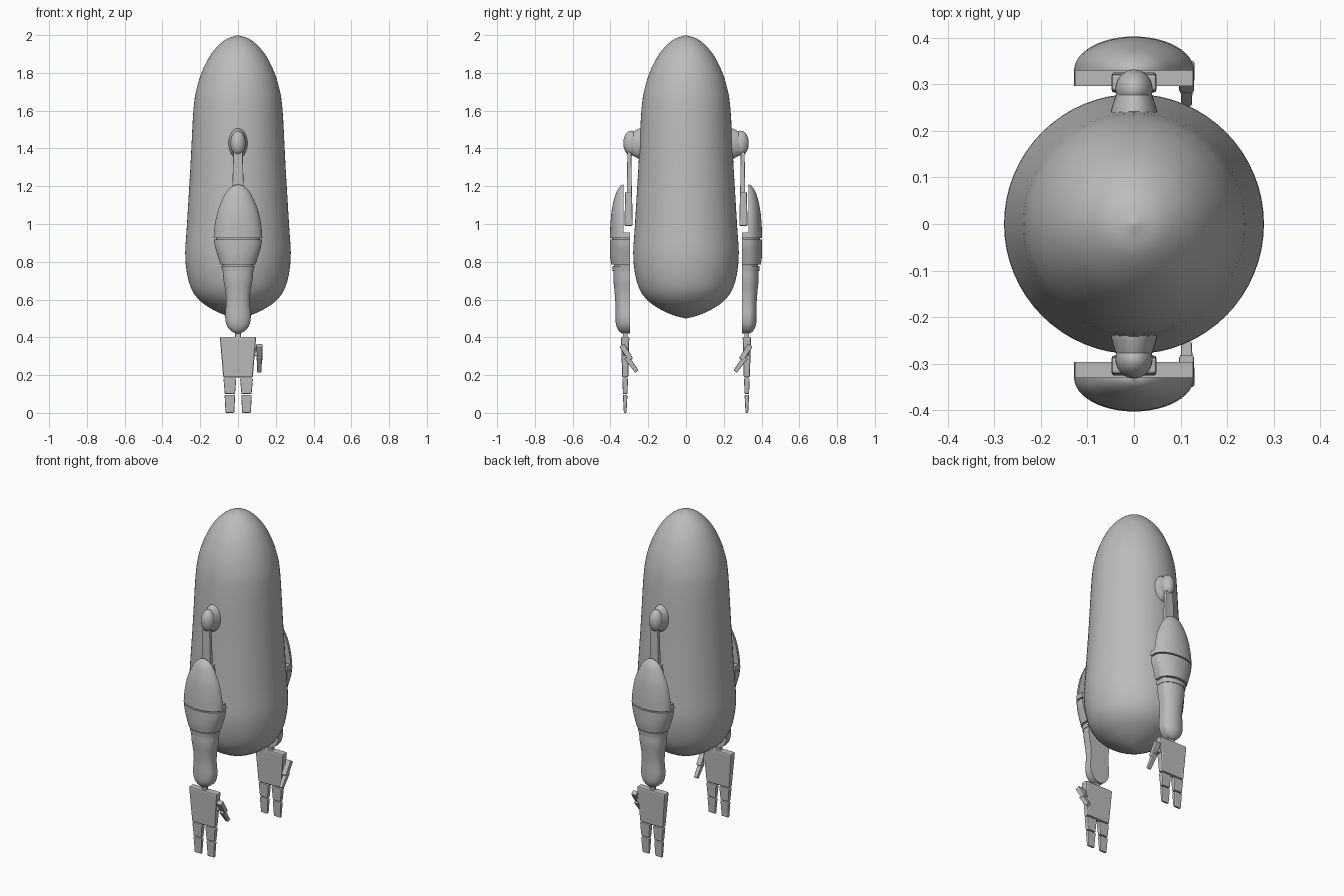
import bpy, bmesh, math
from mathutils import Vector, Matrix

if "Cube" in bpy.data.objects:
    bpy.data.objects.remove(bpy.data.objects["Cube"])

grey = bpy.data.materials.new("plain grey")
grey.diffuse_color = (0.5, 0.5, 0.5, 1)
grey.use_nodes = True
grey.node_tree.nodes["Principled BSDF"].inputs["Base Color"].default_value = grey.diffuse_color


def loft(name, rings, smooth=True, angle=35):
    """Skin a stack of equal-length rings and cap both ends."""
    bm = bmesh.new()
    rows = [[bm.verts.new(p) for p in ring] for ring in rings]
    n = len(rows[0])
    for a, b in zip(rows, rows[1:]):
        for i in range(n):
            j = (i + 1) % n
            bm.faces.new((a[i], a[j], b[j], b[i]))
    bm.faces.new(rows[0])
    bm.faces.new(rows[-1])
    bmesh.ops.remove_doubles(bm, verts=bm.verts, dist=1e-5)
    bmesh.ops.recalc_face_normals(bm, faces=bm.faces)
    me = bpy.data.meshes.new(name)
    bm.to_mesh(me)
    bm.free()
    me.materials.append(grey)
    ob = bpy.data.objects.new(name, me)
    bpy.context.collection.objects.link(ob)
    if smooth:
        bpy.ops.object.select_all(action='DESELECT')
        ob.select_set(True)
        bpy.context.view_layer.objects.active = ob
        bpy.ops.object.shade_smooth_by_angle(angle=math.radians(angle))
    return ob


def spline(points, steps=5):
    """Smooth a list of profile points with a Catmull-Rom curve."""
    p = [Vector(q) for q in points]
    p = [2 * p[0] - p[1]] + p + [2 * p[-1] - p[-2]]
    out = []
    for a, b, c, d in zip(p, p[1:], p[2:], p[3:]):
        for k in range(steps):
            t = k / steps
            out.append(0.5 * (2 * b + (c - a) * t + (2 * a - 5 * b + 4 * c - d) * t * t
                              + (3 * b - a - 3 * c + d) * t ** 3))
    return out + [p[-2]]


def turn(z, r, n=64):
    return [(r * math.cos(2 * math.pi * i / n), r * math.sin(2 * math.pi * i / n), z)
            for i in range(n)]


def d_ring(z, w, y_in, y_out, n=24):
    """Flat back at y_in, short straight sides, half-ellipse front out to y_out."""
    mid = max(-0.33, y_out)
    arc = [(w * math.cos(math.pi * i / n), mid - (mid - y_out) * math.sin(math.pi * i / n), z)
           for i in range(n + 1)]
    return [(w, y_in, z)] + arc + [(-w, y_in, z)]


def d_part(name, rows, y_in=-0.297):
    return loft(name, [d_ring(z, max(w, 0.001), y_in, y) for z, w, y in spline([(*r,) for r in rows], 4)])


def oval(y, rx, rz, zc, n=32):
    return [(rx * math.cos(2 * math.pi * i / n), y, zc + rz * math.sin(2 * math.pi * i / n))
            for i in range(n)]


def block(name, x, y, z_top, z_bot, top, bottom, bevel=0.005, tilt=0):
    """Tapered block; top and bottom are (half width, half depth)."""
    h = (z_top - z_bot) / 2
    rings = [[(sx * w, sy * d, z) for sx, sy in ((1, 1), (-1, 1), (-1, -1), (1, -1))]
             for z, (w, d) in ((h, top), (-h, bottom))]
    ob = loft(name, rings, smooth=False)
    ob.data.transform(Matrix.Translation((x, y, (z_top + z_bot) / 2)) @ Matrix.Rotation(tilt, 4, 'X'))
    m = ob.modifiers.new("soft edges", 'BEVEL')
    m.width, m.segments = bevel, 2
    return ob


# Body
profile = [(0.5, 0.001), (0.515, 0.06), (0.545, 0.13), (0.60, 0.208), (0.68, 0.256), (0.82, 0.279),
           (1.0, 0.270), (1.3, 0.252), (1.6, 0.236), (1.72, 0.218), (1.82, 0.185),
           (1.91, 0.135), (1.975, 0.068), (2.0, 0.001)]
loft("body", [turn(z, max(r, 0.0005)) for z, r in spline(profile)], angle=60)

arm = []
# Shoulder socket and rounded cap
arm.append(loft("shoulder_socket", [oval(-0.20, 0.056, 0.09, 1.425), oval(-0.24, 0.05, 0.082, 1.425),
                                    oval(-0.25, 0.048, 0.08, 1.425), oval(-0.287, 0.036, 0.06, 1.425)]))
arm.append(loft("shoulder_cap", [oval(-0.29 - 0.042 * math.sin(t), max(0.04 * math.cos(t), 0.0005),
                                      max(0.066 * math.cos(t), 0.0005), 1.428)
                                 for t in [math.radians(a) for a in range(-40, 91, 10)]]))
# Hanging rod and its end plate
arm.append(block("arm_rod", 0, -0.300, 1.40, 1.12, (0.024, 0.010), (0.032, 0.014), 0.004))
arm.append(block("rod_plate", 0, -0.304, 1.17, 0.99, (0.048, 0.018), (0.048, 0.022), 0.006))
# Upper arm shell, elbow bands and forearm
arm.append(d_part("upper_arm_shell", [(1.21, 0.0, -0.332), (1.198, 0.034, -0.350), (1.16, 0.068, -0.372),
                                      (1.08, 0.104, -0.392), (1.0, 0.122, -0.400), (0.955, 0.127, -0.402)], -0.33))
arm.append(d_part("upper_arm_base", [(0.955, 0.127, -0.402), (0.925, 0.129, -0.403)]))
arm.append(d_part("elbow_core", [(0.93, 0.118, -0.392), (0.76, 0.076, -0.380)]))
arm.append(d_part("elbow_band", [(0.917, 0.127, -0.403), (0.88, 0.122, -0.403), (0.83, 0.107, -0.402),
                                 (0.785, 0.093, -0.396)]))
arm.append(d_part("wrist_cuff", [(0.778, 0.088, -0.390), (0.752, 0.083, -0.388)]))
arm.append(d_part("forearm", [(0.752, 0.080, -0.384), (0.70, 0.076, -0.384), (0.64, 0.066, -0.378),
                              (0.58, 0.063, -0.374), (0.51, 0.068, -0.374), (0.465, 0.060, -0.370),
                              (0.435, 0.038, -0.356), (0.42, 0.008, -0.338)]))
# Hand
arm.append(block("wrist", 0, -0.322, 0.43, 0.39, (0.015, 0.012), (0.015, 0.012), 0.003))
arm.append(block("palm", 0, -0.322, 0.403, 0.187, (0.096, 0.022), (0.078, 0.016), 0.008))
for x in (-0.043, 0.045):
    arm.append(block("finger_upper", x, -0.322, 0.183, 0.100, (0.034, 0.015), (0.027, 0.012)))
    arm.append(block("finger_lower", x, -0.322, 0.095, 0.0, (0.028, 0.012), (0.023, 0.007)))
# Thumb, angled towards the body
arm.append(block("thumb_joint", 0.092, -0.322, 0.345, 0.30, (0.012, 0.012), (0.012, 0.012), 0.003))
arm.append(block("thumb_upper", 0.113, -0.316, 0.365, 0.275, (0.017, 0.015), (0.016, 0.014), 0.005, math.radians(32)))
arm.append(block("thumb_lower", 0.113, -0.288, 0.305, 0.210, (0.014, 0.014), (0.011, 0.011), 0.004, math.radians(36)))

# Opposite arm, mirrored front to back
for ob in arm:
    m = ob.copy()
    m.name = "back_" + ob.name
    m.data = ob.data.copy()
    m.data.transform(Matrix.Scale(-1, 4, (0, 1, 0)))
    m.data.flip_normals()
    bpy.context.collection.objects.link(m)
    ob.name = "front_" + ob.name
